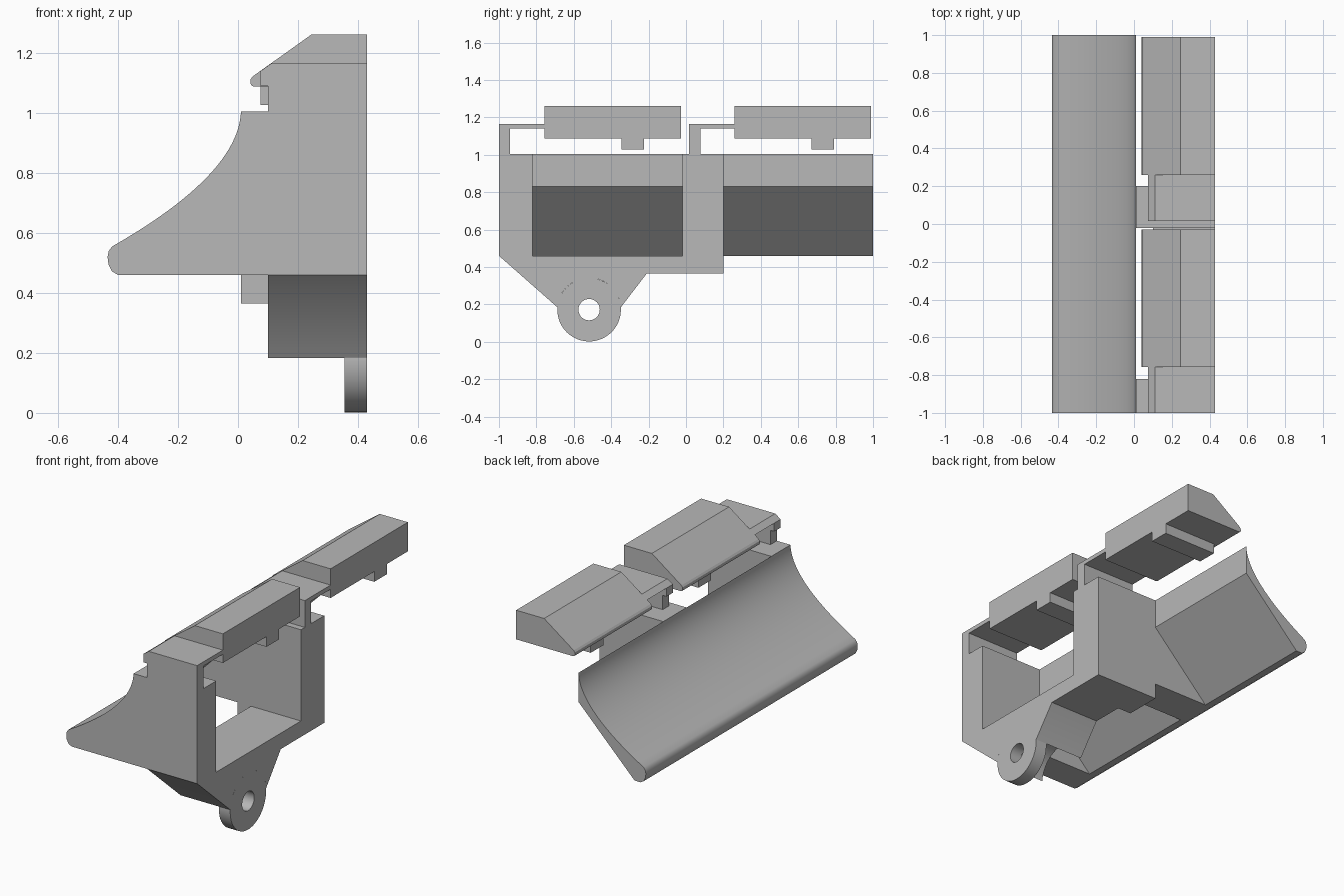
import bpy, bmesh, math
from mathutils import Vector
from mathutils.geometry import interpolate_bezier

cube = bpy.data.objects.get("Cube")
if cube:
    bpy.data.objects.remove(cube, do_unlink=True)

# Single grey plastic
grey = bpy.data.materials.new("mid_grey")
grey.use_nodes = True
COLOR = (0.48, 0.48, 0.48, 1)
grey.diffuse_color = COLOR
grey.node_tree.nodes["Principled BSDF"].inputs["Base Color"].default_value = COLOR


def finish(name, bm, smooth=False):
    bmesh.ops.recalc_face_normals(bm, faces=bm.faces)
    mesh = bpy.data.meshes.new(name)
    bm.to_mesh(mesh)
    bm.free()
    mesh.materials.append(grey)
    obj = bpy.data.objects.new(name, mesh)
    bpy.context.collection.objects.link(obj)
    if smooth:
        bpy.ops.object.select_all(action='DESELECT')
        obj.select_set(True)
        bpy.context.view_layer.objects.active = obj
        bpy.ops.object.shade_smooth_by_angle(angle=math.radians(30))
    return obj


def prism(name, profile, axis, start, end, smooth=False):
    """Extrude a closed profile: (x, z) along y, or (y, z) along x."""
    bm = bmesh.new()
    place = (lambda p: (p[0], start, p[1])) if axis == 'y' else (lambda p: (start, p[0], p[1]))
    face = bm.faces.new([bm.verts.new(place(p)) for p in profile])
    moved = bmesh.ops.extrude_face_region(bm, geom=[face], use_keep_orig=True)
    step = Vector((0, end - start, 0) if axis == 'y' else (end - start, 0, 0))
    verts = [g for g in moved["geom"] if isinstance(g, bmesh.types.BMVert)]
    bmesh.ops.translate(bm, verts=verts, vec=step)
    return finish(name, bm, smooth)


def arc(cy, cz, r, a0, a1, n):
    angles = [math.radians(a0 + (a1 - a0) * i / n) for i in range(n + 1)]
    return [(cy + r * math.cos(a), cz + r * math.sin(a)) for a in angles]


BACK = 0.43      # flat mounting plane
FLOOR = 0.46     # underside of blade and ribs
TOP = 1.005      # top of blade and ribs

# Curved blade with rounded lip and slanted inner face
sweep = interpolate_bezier(Vector((0.01, TOP, 0)), Vector((0.004, 0.865, 0)),
                           Vector((-0.14, 0.715, 0)), Vector((-0.42, 0.555, 0)), 25)
lip = [(-0.431, 0.54), (-0.435, 0.52), (-0.432, 0.495), (-0.42, 0.472), (-0.40, FLOOR)]
inner = [(-0.36, FLOOR), (0.01, 0.83)]
prism("curved_blade", [(p.x, p.y) for p in sweep] + lip + inner, 'y', -1, 1, True)

# Ribs joining the blade to the mounting plane
rib = [(0.01, TOP), (0.01, 0.83), (-0.36, FLOOR), (BACK, FLOOR), (BACK, TOP)]
for name, y0, y1 in (("end_rib", -1, -0.82), ("middle_rib", -0.02, 0.2)):
    prism(name, rib, 'y', y0, y1)
prism("middle_rib_foot", [(0.01, 0.365), (BACK, 0.365), (BACK, FLOOR), (0.01, FLOOR)],
      'y', -0.02, 0.2)

# Lower beam, hollowed around the pivot
PY, PZ, PR = -0.518, 0.172, 0.17
beam = [(-1, FLOOR), (PY - PR, 0.185)]
beam += arc(PY, PZ, PR, 176, 4, 32)
beam += [(PY + PR, 0.185), (-0.21, 0.365), (0.2, 0.365), (0.2, FLOOR)]
prism("lower_beam", beam, 'x', 0.1, BACK, True)

# Pivot lug: a ring with a pin hole
bm = bmesh.new()
N = 48
rings = []
for x, r in ((0.355, PR), (BACK, PR), (BACK, 0.057), (0.355, 0.057)):
    rings.append([bm.verts.new((x, y, z)) for y, z in arc(PY, PZ, r, 0, 360, N)[:-1]])
for k in range(4):
    a, b = rings[k], rings[(k + 1) % 4]
    for i in range(N):
        j = (i + 1) % N
        bm.faces.new((a[i], a[j], b[j], b[i]))
finish("pivot_lug", bm, True)

# Two spring clips: post, thin arm, key bar and tab
post = [(0.1, TOP), (0.1, 1.09), (0.075, 1.09), (0.075, 1.14),
        (0.11, 1.165), (BACK, 1.165), (BACK, TOP)]
arm = [(0.075, 1.14), (0.11, 1.165), (BACK, 1.165), (BACK, 1.14)]
bar = [(0.245, 1.262), (0.05, 1.123), (0.042, 1.113), (0.041, 1.101),
       (0.045, 1.092), (0.053, 1.088), (BACK, 1.088), (BACK, 1.262)]
tab = [(0.075, 1.027), (BACK, 1.027), (BACK, 1.088), (0.075, 1.088)]
for side, y in (("front", -1), ("rear", 0.017)):
    prism(side + "_clip_post", post, 'y', y, y + 0.06)
    prism(side + "_clip_arm", arm, 'y', y + 0.06, y + 0.243)
    prism(side + "_key_bar", bar, 'y', y + 0.243, y + 0.972)
    prism(side + "_key_tab", tab, 'y', y + 0.655, y + 0.775)
